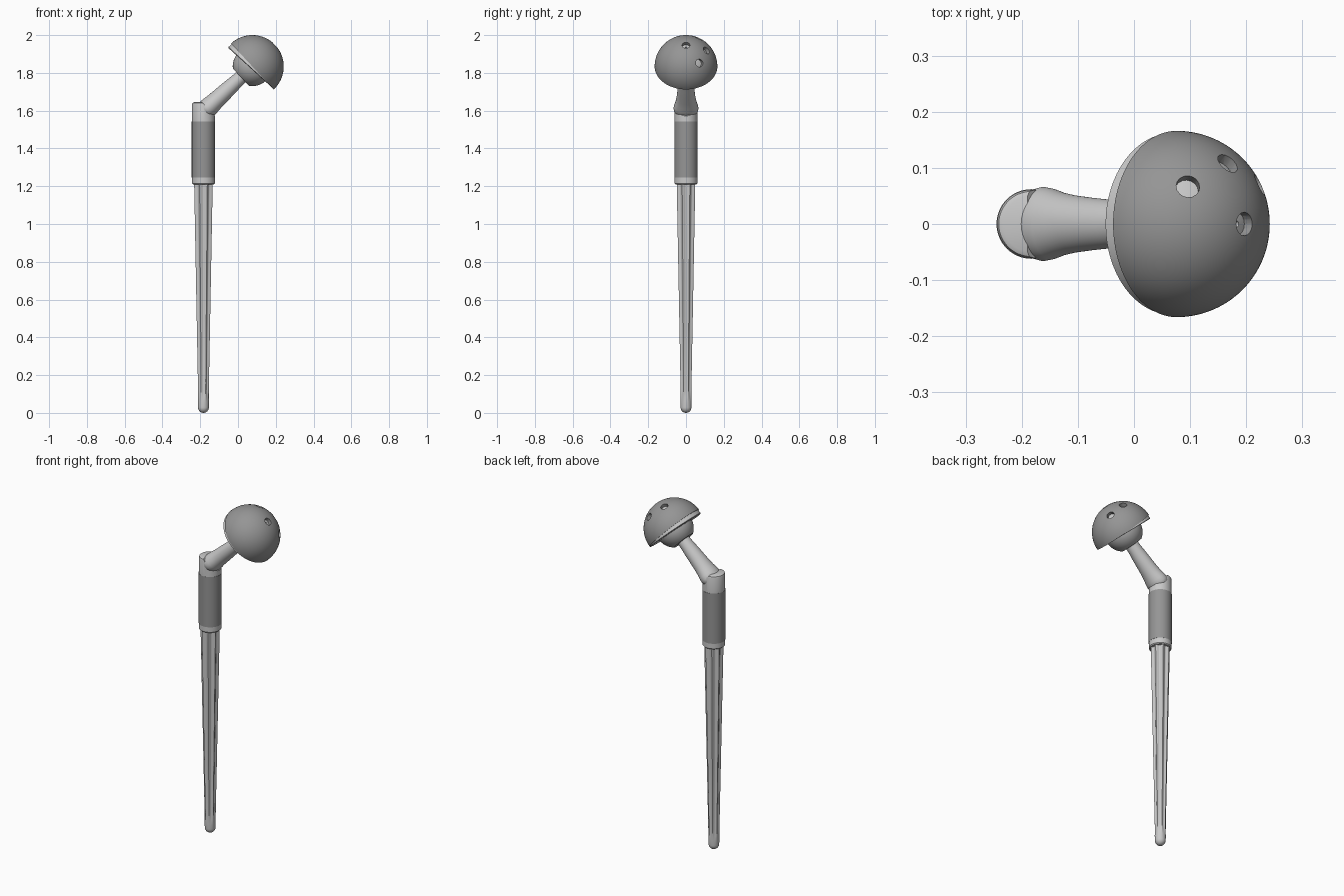
import bpy, bmesh, math
from mathutils import Vector, Matrix

if "Cube" in bpy.data.objects:
    bpy.data.objects.remove(bpy.data.objects["Cube"])

def mat(name, v):
    m = bpy.data.materials.new(name)
    m.diffuse_color = (v, v, v, 1)
    m.use_nodes = True
    m.node_tree.nodes["Principled BSDF"].inputs["Base Color"].default_value = m.diffuse_color
    return m

METAL = mat("polished metal", 0.58)
COAT = mat("porous coating grey", 0.30)
BALL = mat("ball grey", 0.42)

SX = -0.183                                   # stem axis x
ANG = math.radians(43)
AX = Vector((math.cos(ANG), 0, math.sin(ANG)))    # neck and cup axis
UP = Vector((-math.sin(ANG), 0, math.cos(ANG)))
C = Vector((0.076, 0, 1.834))                     # cup centre
Y = Vector((0, 1, 0))
# local frame: x = towards upper rim, y = depth, z = along the cup axis
TILT = Matrix.Translation(C) @ Matrix((UP, -Y, AX)).transposed().to_4x4()
STAND = Matrix.Translation((SX, 0, 0))

def loft(name, rings, material, matrix, angle=35, closed=False):
    """Skin a list of equal-length point rings; cap the ends unless closed."""
    bm = bmesh.new()
    vs = [[bm.verts.new(p) for p in r] for r in rings]
    n = len(vs[0])
    for k in range(len(vs) if closed else len(vs) - 1):
        a, b = vs[k], vs[(k + 1) % len(vs)]
        for i in range(n):
            j = (i + 1) % n
            bm.faces.new((a[i], a[j], b[j], b[i]))
    if not closed:
        bm.faces.new(vs[0])
        bm.faces.new(vs[-1])
    bmesh.ops.recalc_face_normals(bm, faces=bm.faces)
    me = bpy.data.meshes.new(name)
    bm.to_mesh(me)
    bm.free()
    ob = bpy.data.objects.new(name, me)
    bpy.context.collection.objects.link(ob)
    ob.matrix_world = matrix
    me.materials.append(material)
    smooth(ob, angle)
    return ob

def smooth(ob, angle):
    bpy.ops.object.select_all(action='DESELECT')
    ob.select_set(True)
    bpy.context.view_layer.objects.active = ob
    bpy.ops.object.shade_smooth_by_angle(angle=math.radians(angle))

def ring(rx, z, ry=None, n=64, slope=0):
    ry = rx if ry is None else ry
    return [(rx * math.cos(t), ry * math.sin(t), z + slope * rx * math.cos(t))
            for t in (2 * math.pi * i / n for i in range(n))]

# Fluted tapered stem with rounded tip
def flute_ring(r, z, depth, n=96, flutes=8):
    pts = []
    for i in range(n):
        t = 2 * math.pi * i / n
        g = abs(math.cos(flutes * t / 2)) ** 1.5
        q = r * (1 - depth * g)
        pts.append((q * math.cos(t), q * math.sin(t), z))
    return pts

stem = [flute_ring(0.029 * math.sin(a), 0.03 - 0.03 * math.cos(a), 0)
        for a in (math.pi / 2 * k / 8 for k in range(1, 9))]
for z, d in ((0.06, 0), (0.085, 0.08), (0.12, 0.2), (0.5, 0.22), (0.9, 0.22), (1.23, 0.22)):
    stem.append(flute_ring(0.029 + 0.024 * (z - 0.03) / 1.18, z, d))
loft("fluted_stem", stem, METAL, STAND, 40)

# Lower collar and porous sleeve
loft("lower_collar", [ring(0.056, 1.21), ring(0.061, 1.215), ring(0.061, 1.25)], METAL, STAND)
loft("porous_sleeve", [ring(0.062, 1.245), ring(0.062, 1.543)], COAT, STAND)

# Shoulder block, cut by a plane square to the neck
shoulder = loft("shoulder", [ring(0.061, 1.54), ring(0.061, 1.632), ring(0.058, 1.641),
                             ring(0.050, 1.645)], METAL, STAND)
bm = bmesh.new()
bm.from_mesh(shoulder.data)
cut = bmesh.ops.bisect_plane(bm, geom=bm.verts[:] + bm.edges[:] + bm.faces[:],
                             plane_co=(-0.190 - SX, 0, 1.645), plane_no=AX, clear_outer=True)
bmesh.ops.holes_fill(bm, edges=[e for e in bm.edges if e.is_boundary], sides=0)
bm.to_mesh(shoulder.data)
bm.free()
smooth(shoulder, 35)

# Neck flaring into an oval root
neck = [ring(a, z, b) for z, a, b in (
    (-0.355, 0.040, 0.052), (-0.340, 0.049, 0.063), (-0.325, 0.052, 0.066),
    (-0.305, 0.051, 0.063), (-0.28, 0.048, 0.056), (-0.25, 0.046, 0.051),
    (-0.21, 0.044, 0.047), (-0.16, 0.041, 0.043), (-0.11, 0.037, 0.038), (-0.06, 0.036, 0.036))]
loft("neck", neck, METAL, TILT, 50)

# Femoral ball, cut flat where the neck enters
R = 0.104
start = math.acos(0.083 / R)
ball = [ring(0.045, -0.083)]
for k in range(25):
    a = start + (math.pi - 0.03 - start) * k / 24
    ball.append(ring(R * math.sin(a), -R * math.cos(a)))
loft("ball_head", ball, BALL, TILT)

# Liner with a raised lip towards the upper rim
liner = [ring(0.106, -0.013, slope=-0.085), ring(0.157, -0.013, slope=-0.085),
         ring(0.162, -0.010, slope=-0.075), ring(0.160, 0.004)]
for k in range(1, 13):
    a = math.pi / 2 * k / 12.3
    liner.append(ring(0.146 * math.cos(a), 0.146 * math.sin(a)))
for k in range(12, -1, -1):
    a = math.pi / 2 * k / 12.3
    liner.append(ring(0.106 * math.cos(a), 0.106 * math.sin(a)))
loft("cup_liner", liner, METAL, TILT, closed=True)

# Hemispherical shell
RO, RI = 0.166, 0.147
arc = [math.pi / 2 * k / 24.15 for k in range(25)]
shell = [ring(RO * math.cos(a), RO * math.sin(a), n=96) for a in arc]
shell += [ring(RI * math.cos(a), RI * math.sin(a), n=96) for a in reversed(arc)]
cup = loft("cup_shell", [ring(RI, 0, n=96)] + shell[:25], COAT, TILT)
bpy.data.objects.remove(cup)
bm_rings = shell[:25] + [ring(0.0001, RO, n=96)] + [ring(0.0001, RI, n=96)] + shell[25:]
cup = loft("cup_shell", bm_rings, COAT, TILT, closed=True)

# Screw holes: one at the pole, three on one side
for polar, az in ((0, 0), (45, 35), (41, 90), (43, 141)):
    p, a = math.radians(polar), math.radians(az)
    d = Vector((math.sin(p) * math.cos(a), -math.sin(p) * math.sin(a), math.cos(p)))
    m = TILT @ d.to_track_quat('Z', 'Y').to_matrix().to_4x4()
    cutter = loft("hole_cutter", [ring(0.021, 0.12, n=16), ring(0.021, 0.20, n=16)], COAT, m)
    cutter.hide_render = True
    mod = cup.modifiers.new("hole", 'BOOLEAN')
    mod.operation, mod.solver, mod.object = 'DIFFERENCE', 'EXACT', cutter
    bpy.ops.object.select_all(action='DESELECT')
    bpy.context.view_layer.objects.active = cup
    cup.select_set(True)
    bpy.context.view_layer.update()
    bpy.ops.object.modifier_apply(modifier=mod.name)
    bpy.data.objects.remove(cutter)
smooth(cup, 30)
